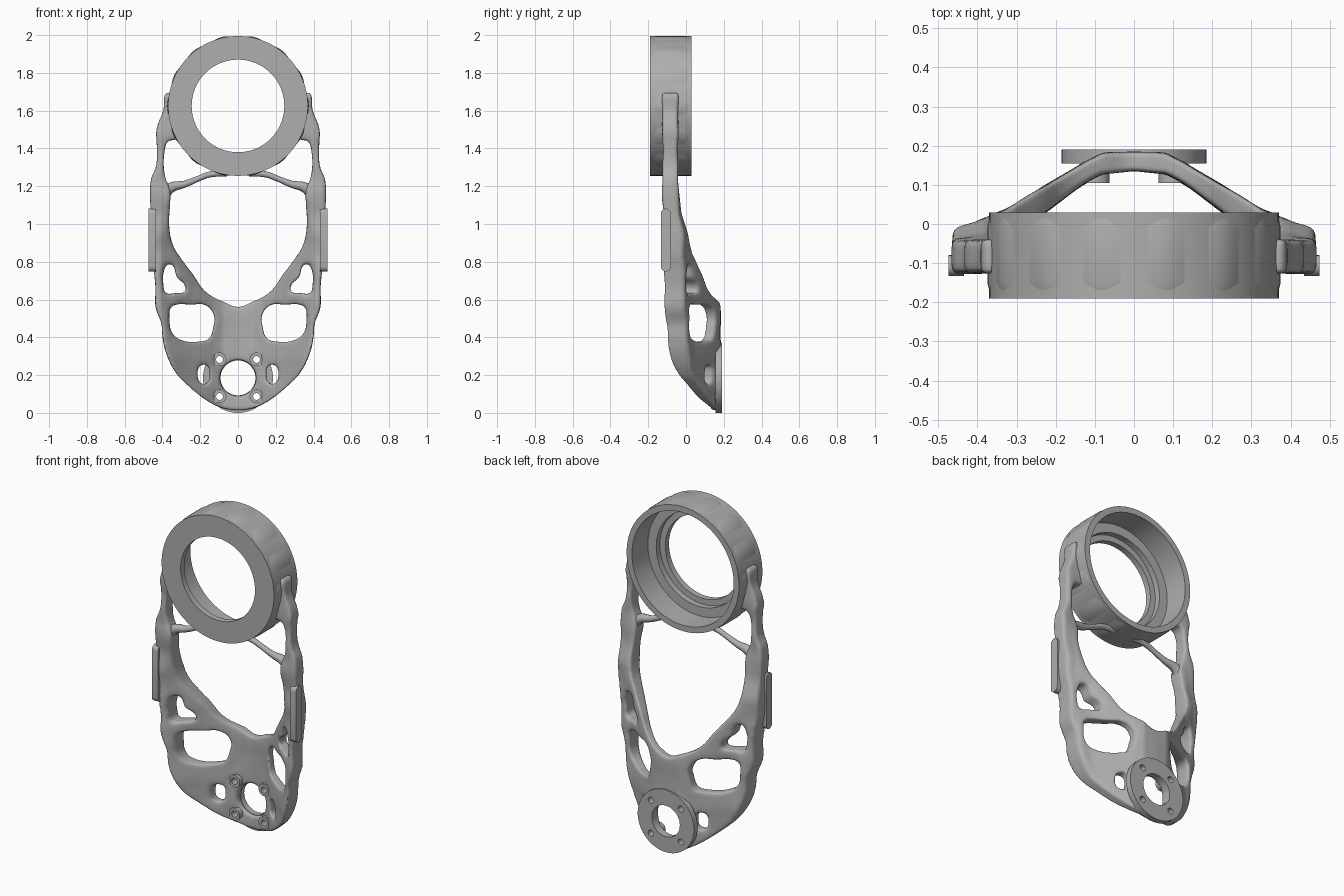
import bpy
import bmesh
from math import cos, sin, pi, radians
from mathutils import Vector, Matrix, noise

if "Cube" in bpy.data.objects:
    bpy.data.objects.remove(bpy.data.objects["Cube"])

GREY = (0.43, 0.43, 0.43, 1)
metal = bpy.data.materials.new("cast_grey")
metal.use_nodes = True
metal.diffuse_color = GREY
metal.node_tree.nodes["Principled BSDF"].inputs["Base Color"].default_value = GREY

UPRIGHT = Matrix.Rotation(radians(90), 4, "X")
SIDEWAYS = Matrix.Rotation(radians(90), 4, "Z") @ UPRIGHT


def finish(name, mesh, angle=35):
    """Link a mesh as a named part with smooth faces and sharp edges."""
    bm = bmesh.new()
    bm.from_mesh(mesh)
    bmesh.ops.remove_doubles(bm, verts=bm.verts, dist=0.0001)
    bmesh.ops.recalc_face_normals(bm, faces=bm.faces)
    bm.to_mesh(mesh)
    bm.free()
    mesh.materials.clear()
    mesh.materials.append(metal)
    mesh.shade_smooth()
    mesh.set_sharp_from_angle(angle=radians(angle))
    obj = bpy.data.objects.new(name, mesh)
    bpy.context.collection.objects.link(obj)
    return obj


def baked(obj):
    """Return the evaluated mesh of an object and delete the object."""
    bpy.context.view_layer.update()
    graph = bpy.context.evaluated_depsgraph_get()
    mesh = bpy.data.meshes.new_from_object(obj.evaluated_get(graph))
    bpy.data.objects.remove(obj)
    return mesh


def add_spline(curve, points, smooth=True, cyclic=True):
    spline = curve.splines.new("BEZIER")
    spline.bezier_points.add(len(points) - 1)
    spline.use_cyclic_u = cyclic
    for bp, p in zip(spline.bezier_points, points):
        bp.co = Vector(p).to_3d()
        kind = "AUTO" if smooth else "VECTOR"
        bp.handle_left_type = bp.handle_right_type = kind
    return spline


def slab(name, loops, half, turn, centre=(0, 0, 0), smooth=True):
    """Extrude a filled outline; every further loop is a hole."""
    curve = bpy.data.curves.new(name, "CURVE")
    curve.dimensions = "2D"
    curve.fill_mode = "BOTH"
    curve.extrude = half
    curve.resolution_u = 6 if smooth else 1
    for loop in loops:
        add_spline(curve, loop, smooth)
    obj = bpy.data.objects.new(name, curve)
    bpy.context.collection.objects.link(obj)
    mesh = baked(obj)
    mesh.transform(Matrix.Translation(centre) @ turn)
    return finish(name, mesh)


def circle(x, z, r, n=12):
    return [(x + r * cos(2 * pi * i / n), z + r * sin(2 * pi * i / n)) for i in range(n)]


def lathe(name, profile, z, wave=0, steps=112):
    """Turn a closed (radius, y) section about a front-to-back axis."""
    bm = bmesh.new()
    rows = []
    for i in range(steps):
        a = 2 * pi * i / steps
        k = wave * cos(14 * a)
        rows.append([bm.verts.new(((r + k) * cos(a), y, z + (r + k) * sin(a)))
                     for r, y in profile])
    count = len(profile)
    for i, row in enumerate(rows):
        after = rows[(i + 1) % steps]
        for j in range(count):
            m = (j + 1) % count
            bm.faces.new((row[j], row[m], after[m], after[j]))
    mesh = bpy.data.meshes.new(name)
    bm.to_mesh(mesh)
    bm.free()
    return finish(name, mesh)


def mirror(points):
    return [(-x, z) for x, z in points]


def table(rows, x):
    """Linear lookup in a short list of (x, value) rows."""
    for (x0, v0), (x1, v1) in zip(rows, rows[1:]):
        if x <= x1:
            return v0 + (v1 - v0) * (x - x0) / (x1 - x0)
    return rows[-1][1]


# Large bearing ring with stepped bore, and its slightly wavy sleeve
RING_Z = 1.625
lathe("bearing_ring", [(.245, -.19), (.37, -.19), (.37, .03), (.335, .03),
                       (.335, -.12), (.28, -.12), (.28, -.155), (.245, -.155)], RING_Z)
lathe("ring_sleeve", [(.342, -.17), (.366, -.17), (.371, -.15), (.371, -.01),
                      (.366, .015), (.342, .015)], RING_Z, wave=0.004)

# Mounting flange with four bolt holes and bosses
HUB_Z = 0.185
bolts = [(sx * .098, HUB_Z + sz * .098) for sx in (-1, 1) for sz in (-1, 1)]
slab("mounting_flange",
     [circle(0, HUB_Z, .185, 24), circle(0, HUB_Z, .092)]
     + [circle(x, z, .018) for x, z in bolts], .0175, UPRIGHT, (0, .1725, 0))
for x, z in bolts:
    slab("bolt_boss", [circle(x, z, .036), circle(x, z, .018)], .035, UPRIGHT, (0, .14, 0))

# Frame outline: right half from bottom centre, up the arm, back down the inside
half_outline = [
    (0, .015), (.08, .025), (.14, .05), (.2, .09), (.27, .15), (.32, .2), (.375, .3),
    (.4, .4), (.405, .47), (.437, .56), (.437, .66), (.447, .76), (.462, .85),
    (.462, 1.05), (.46, 1.24), (.435, 1.3), (.43, 1.42), (.432, 1.5), (.395, 1.6),
    (.37, 1.7), (.35, 1.68), (.345, 1.55), (.32, 1.45), (.37, 1.44), (.388, 1.39),
    (.386, 1.25), (.36, 1.18), (.36, 1.1), (.365, 1.0), (.345, .89), (.3, .815),
    (.24, .735), (.17, .64), (.07, .585), (0, .56)]
outline = half_outline + mirror(half_outline[-2:0:-1])
small_window = [(.39, .76), (.37, .79), (.343, .78), (.325, .72), (.28, .675),
                (.28, .64), (.33, .635), (.385, .635), (.395, .68)]
large_window = [(.355, .56), (.33, .573), (.25, .573), (.17, .57), (.125, .51),
                (.13, .46), (.155, .39), (.2, .378), (.3, .385), (.35, .425), (.362, .49)]
hub_slot = [(.16, .16), (.195, .155), (.215, .205), (.195, .255), (.16, .25), (.15, .205)]
holes = [small_window, large_window, hub_slot]
holes += [mirror(h) for h in holes]
holes += [circle(0, HUB_Z, .096)] + [circle(x, z, .024) for x, z in bolts]

# Make the frame organic: voxel skin, rounded edges
THICK = 0.05
raw = slab("raw_frame", [outline] + holes, THICK, UPRIGHT)
skin = raw.modifiers.new("skin", "REMESH")
skin.mode = "VOXEL"
skin.voxel_size = 0.009
soft = raw.modifiers.new("soft", "SMOOTH")
soft.factor = 0.5
soft.iterations = 14
frame_mesh = baked(raw)

# Arch the frame back toward the flange and vary its thickness
depth = [(0, .16), (.08, .155), (.125, .132), (.24, .055), (.33, -.01), (.41, -.055), (.48, -.07)]
girth = [(0, .024), (.1, .027), (.24, .035), (.33, .045), (.4, .06), (.48, .055)]
for v in frame_mesh.vertices:
    x, y, z = v.co
    t = min(max((z - .85) / .35, 0), 1)
    t = t * t * (3 - 2 * t)
    mid = table(depth, abs(x)) * (1 - t) - .083 * t
    half = table(girth, abs(x)) * (1 - t) + .042 * t
    half *= 1 + .15 * noise.noise(Vector((abs(x), 0, z)) * 9)
    v.co.y = mid + y / THICK * half
arched = finish("arched_frame", frame_mesh, 60)
relax = arched.modifiers.new("relax", "SMOOTH")
relax.iterations = 4

for side in (-1, 1):
    # Thin braces from the arms to the underside of the ring
    brace = bpy.data.curves.new("ring_brace", "CURVE")
    brace.dimensions = "3D"
    brace.bevel_depth = 0.02
    brace.bevel_resolution = 4
    brace.resolution_u = 8
    path = [(.41, 1.14, 2.2), (.36, 1.19, 1.4), (.28, 1.212, .9), (.21, 1.24, .75),
            (.15, 1.262, .8), (.06, 1.268, .8)]
    spline = add_spline(brace, [(side * x, -.08, z) for x, z, r in path], cyclic=False)
    for bp, (x, z, r) in zip(spline.bezier_points, path):
        bp.radius = r
    tube = bpy.data.objects.new("ring_brace", brace)
    bpy.context.collection.objects.link(tube)
    finish("ring_brace", baked(tube), 60)

    # Flat rounded pads on the outer sides
    arc = [pi * i / 8 for i in range(9)]
    pad = [(.027 * cos(a), .14 + .027 * sin(a)) for a in arc]
    pad += [(-y, -z) for y, z in pad]
    slab("side_pad", [pad], .02, SIDEWAYS, (side * .454, -.106, .915), smooth=False)
